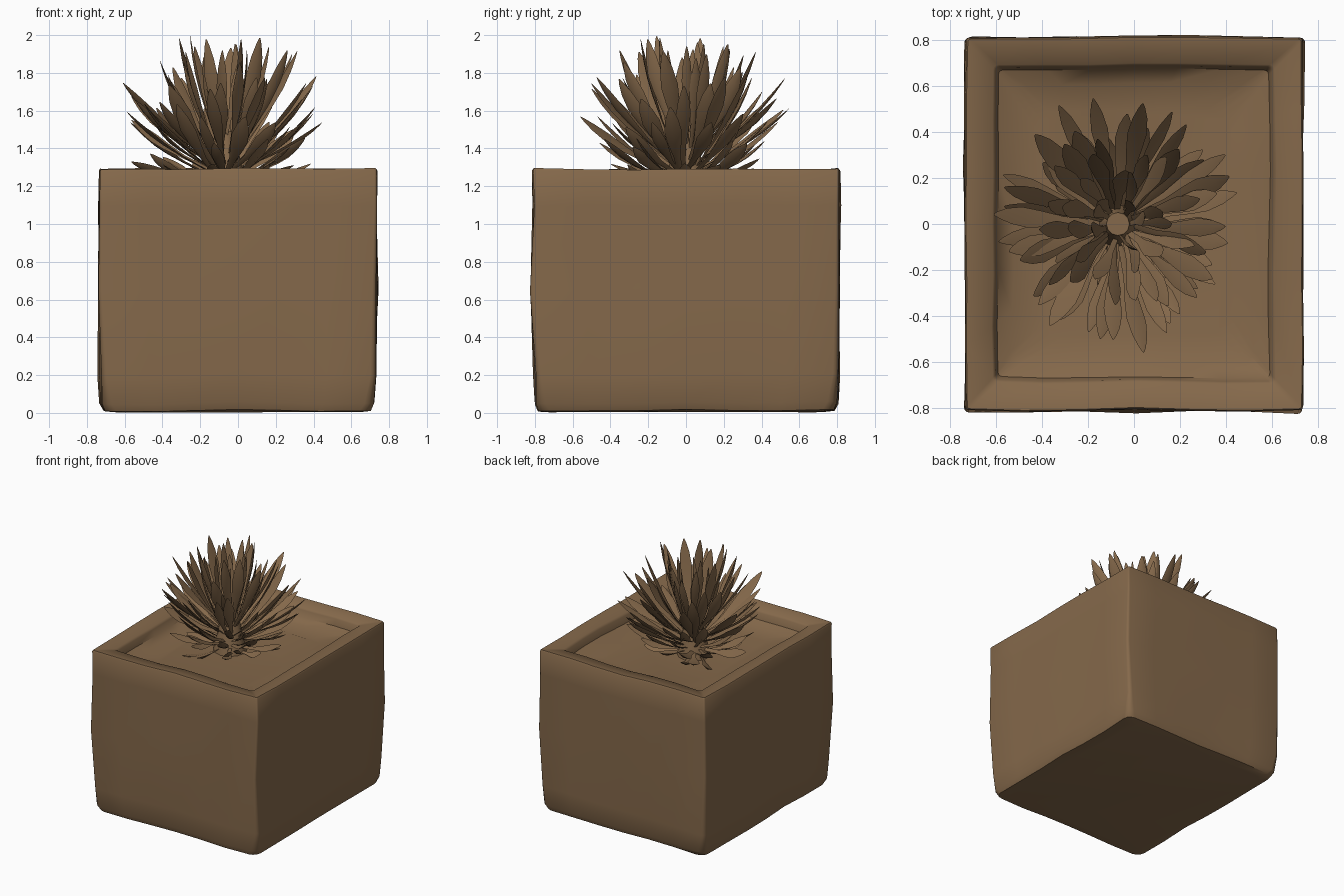
import bpy, bmesh, math, random
from mathutils import Vector, noise

random.seed(4)
if "Cube" in bpy.data.objects:
    bpy.data.objects.remove(bpy.data.objects["Cube"], do_unlink=True)

brown = bpy.data.materials.new("earth_brown")
brown.use_nodes = True
brown.diffuse_color = (0.235, 0.141, 0.07, 1)
brown.node_tree.nodes["Principled BSDF"].inputs["Base Color"].default_value = brown.diffuse_color

CENTRE = Vector((-0.07, 0, 0))
SOIL = 1.16


def add_object(name, bm, angle):
    bmesh.ops.recalc_face_normals(bm, faces=bm.faces)
    mesh = bpy.data.meshes.new(name)
    bm.to_mesh(mesh)
    bm.free()
    mesh.materials.append(brown)
    obj = bpy.data.objects.new(name, mesh)
    bpy.context.collection.objects.link(obj)
    bpy.ops.object.select_all(action="DESELECT")
    obj.select_set(True)
    bpy.context.view_layer.objects.active = obj
    bpy.ops.object.shade_smooth_by_angle(angle=math.radians(angle))


def box_ring(bm, inset, z, radius, wobble):
    """A rounded rectangle of vertices, worn a little out of true."""
    hx, hy = 0.735 - inset, 0.812 - inset
    corners = []
    for k, (sx, sy) in enumerate([(1, 1), (-1, 1), (-1, -1), (1, -1)]):
        arc = [math.pi / 2 * (k + i / 3) for i in range(4)]
        corners.append([Vector((sx * (hx - radius) + radius * math.cos(a),
                                sy * (hy - radius) + radius * math.sin(a), z)) for a in arc])
    points = []
    for k in range(4):
        points += corners[k]
        start, end = corners[k][-1], corners[(k + 1) % 4][0]
        points += [start.lerp(end, i / 6) for i in range(1, 6)]
    return [bm.verts.new(p + wobble * noise.noise_vector(p * 2.2)) for p in points]


# Planter: worn outer walls, flat rim and a soil bed banked up against the walls
bm = bmesh.new()
profile = [(0.09, 0.006, 0.06, 0.006), (0.03, 0.015, 0.06, 0.015), (0.012, 0.055, 0.05, 0.02),
           (0.004, 0.2, 0.03, 0.02), (0, 0.65, 0.02, 0.02), (0, 1.1, 0.015, 0.015),
           (0, 1.282, 0.012, 0.012), (0.006, 1.292, 0.012, 0.012), (0.12, 1.278, 0.02, 0.015),
           (0.132, 1.262, 0.02, 0.015), (0.145, SOIL + 0.05, 0.02, 0.015),
           (0.21, SOIL + 0.02, 0.05, 0.02), (0.32, SOIL, 0.1, 0.02)]
rings = [box_ring(bm, *row) for row in profile]
for low, high in zip(rings, rings[1:]):
    for i in range(len(low)):
        j = (i + 1) % len(low)
        bm.faces.new((low[i], low[j], high[j], high[i]))
bm.faces.new(rings[0])
bm.faces.new(rings[-1])
add_object("planter_box", bm, 50)

# Stem: a short tapering stump in the soil
bm = bmesh.new()
bmesh.ops.create_cone(bm, cap_ends=True, segments=12, radius1=0.13, radius2=0.05, depth=0.36)
bmesh.ops.translate(bm, verts=bm.verts, vec=CENTRE + Vector((0, 0, SOIL + 0.15)))
add_object("stem", bm, 60)


def add_leaf(bm, angle, tip_r, tip_z, base_r, base_z, width):
    """A creased, pointed blade that curves upward from the stem."""
    out = Vector((math.cos(angle), math.sin(angle), 0))
    side = Vector((-out.y, out.x, 0))
    base = CENTRE + out * base_r + Vector((0, 0, base_z))
    tip = CENTRE + out * tip_r + side * random.uniform(-0.08, 0.08) + Vector((0, 0, tip_z))
    bend = base.lerp(tip, 0.5) + out * 0.03 - Vector((0, 0, 0.03))
    along = (tip - base).normalized()
    across = (side + along.cross(side) * random.uniform(-0.7, 0.7)).normalized()
    inward = across.cross(along).normalized()
    rows = []
    for t, w in [(0, 0.3), (0.3, 0.4), (0.52, 0.8), (0.68, 1), (0.84, 0.75), (0.95, 0.35), (1, 0.08)]:
        mid = base * (1 - t) ** 2 + bend * 2 * t * (1 - t) + tip * t * t
        half = across * width * w / 2
        crease = inward * width * w * 0.16
        rows.append([bm.verts.new(p) for p in (mid - half, mid + crease, mid + half, mid - crease * 0.3)])
    for a, b in zip(rows, rows[1:]):
        for i in range(4):
            j = (i + 1) % 4
            bm.faces.new((a[i], a[j], b[j], b[i]))
    bm.faces.new(rows[0])
    bm.faces.new(rows[-1])


# Leaf tiers: name, count, tip radius, tip height, base radius, base height, width
tiers = [("ground_leaves", 14, 0.36, 1.25, 0.09, 1.2, 0.08),
         ("lowest_leaves", 17, 0.46, 1.39, 0.09, 1.23, 0.08),
         ("outer_leaves", 20, 0.54, 1.57, 0.08, 1.27, 0.085),
         ("middle_leaves", 18, 0.5, 1.72, 0.08, 1.32, 0.085),
         ("upper_leaves", 15, 0.37, 1.85, 0.07, 1.37, 0.08),
         ("inner_leaves", 11, 0.24, 1.93, 0.06, 1.41, 0.075),
         ("crown_leaves", 6, 0.12, 1.94, 0.04, 1.44, 0.065)]
for tier, (name, count, tip_r, tip_z, base_r, base_z, width) in enumerate(tiers):
    bm = bmesh.new()
    for i in range(count):
        angle = math.tau * (i + random.uniform(-0.4, 0.4)) / count + tier * 2.4
        reach = random.uniform(0.82, 1.08)
        top = min(2.0, tip_z + random.uniform(-0.08, 0.07))
        add_leaf(bm, angle, tip_r * reach, top, base_r, base_z + random.uniform(-0.03, 0.03),
                 width * random.uniform(0.8, 1.2))
    add_object(name, bm, 50)
